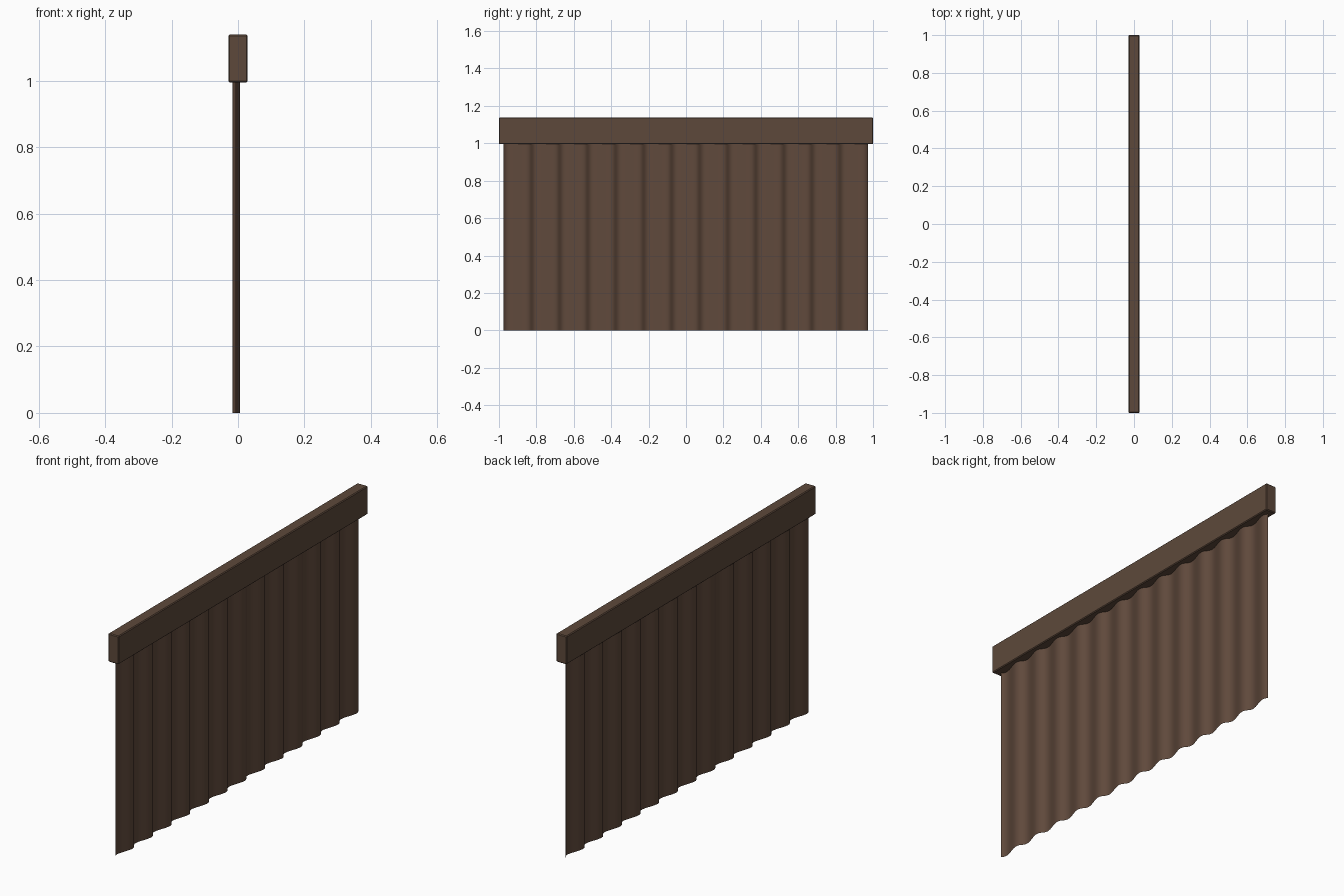
import bpy, bmesh
from math import sin, pi

if "Cube" in bpy.data.objects:
    bpy.data.objects.remove(bpy.data.objects["Cube"])

def material(name, color):
    m = bpy.data.materials.new(name)
    m.diffuse_color = (*color, 1)
    m.use_nodes = True
    m.node_tree.nodes["Principled BSDF"].inputs["Base Color"].default_value = m.diffuse_color
    return m

def add_object(name, bm, mat):
    me = bpy.data.meshes.new(name)
    bm.to_mesh(me)
    bm.free()
    me.materials.append(mat)
    ob = bpy.data.objects.new(name, me)
    bpy.context.collection.objects.link(ob)
    return ob

wood = material("brown_wood", (0.11, 0.066, 0.043))
cloth = material("brown_cloth", (0.115, 0.066, 0.044))

# header box across the top, with softened edges
bm = bmesh.new()
bmesh.ops.create_cube(bm, size=1)
for v in bm.verts:
    v.co = (v.co.x * 0.058, v.co.y * 2.0, 1.067 + v.co.z * 0.144)
bmesh.ops.bevel(bm, geom=bm.edges[:], offset=0.004, segments=1,
                affect='EDGES', profile=0.5)
add_object("header_box", bm, wood)

# hanging cloth: leaning wave profile, 13 folds, extruded upward
FOLDS, STEPS = 13, 16
PITCH = 1.947 / FOLDS
bm = bmesh.new()
previous = None
for i in range(FOLDS * STEPS + 1):
    t = 2 * pi * i / STEPS
    x = -0.0055 - 0.0115 * sin(t)
    y = -0.975 + PITCH * i / STEPS - 0.010 * sin(t)
    pair = [bm.verts.new((x, y, z)) for z in (0.0, 1.0)]
    if previous:
        bm.faces.new((previous[0], pair[0], pair[1], previous[1]))
    previous = pair
for f in bm.faces:
    f.smooth = True
add_object("pleated_cloth", bm, cloth)
